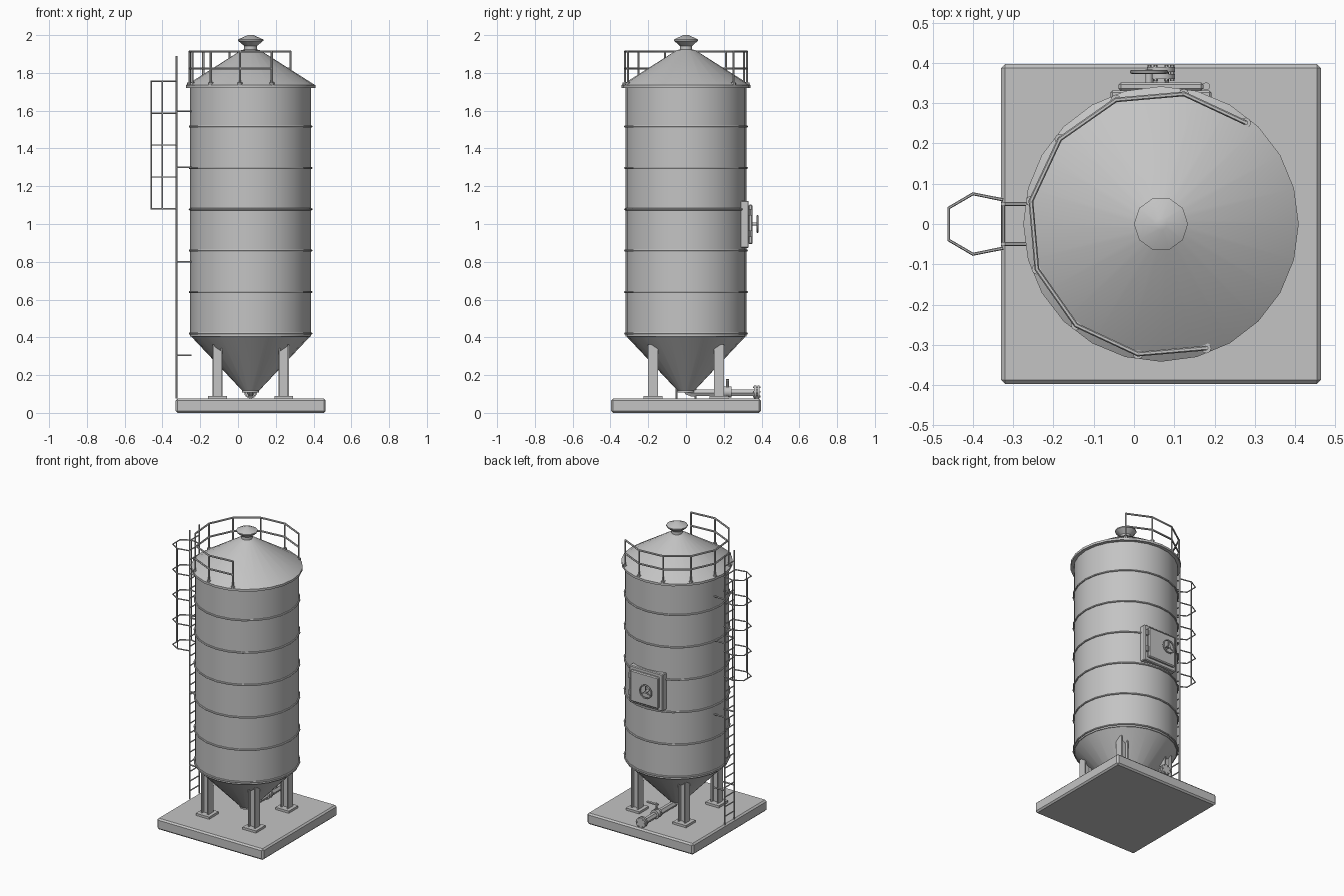
import bpy, bmesh
from math import sin, cos, pi, radians
from mathutils import Matrix, Vector

cube = bpy.data.objects.get("Cube")
if cube:
    bpy.data.objects.remove(cube, do_unlink=True)

CX = 0.067      # silo axis
BASE = 0.075    # top of the slab

steel = bpy.data.materials.new("plain_grey")
steel.use_nodes = True
grey = (0.55, 0.55, 0.55, 1)
steel.diffuse_color = grey
steel.node_tree.nodes["Principled BSDF"].inputs["Base Color"].default_value = grey


def finish(obj, smooth=None):
    obj.data.materials.clear()
    obj.data.materials.append(steel)
    bpy.ops.object.select_all(action='DESELECT')
    obj.select_set(True)
    bpy.context.view_layer.objects.active = obj
    if smooth:
        bpy.ops.object.shade_smooth_by_angle(angle=radians(smooth))
    return obj


def from_bmesh(name, bm, smooth=None):
    bmesh.ops.recalc_face_normals(bm, faces=bm.faces)
    mesh = bpy.data.meshes.new(name)
    bm.to_mesh(mesh)
    bm.free()
    obj = bpy.data.objects.new(name, mesh)
    bpy.context.collection.objects.link(obj)
    return finish(obj, smooth)


def lathe(name, profile, origin=(CX, 0, 0), sides=24, along_y=False, closed=False):
    """Revolve (radius, height) points; open profiles get end caps."""
    bm = bmesh.new()
    rings = [[bm.verts.new((r * cos(2 * pi * i / sides), r * sin(2 * pi * i / sides), z))
              for i in range(sides)] for r, z in profile]
    pairs = list(zip(rings, rings[1:]))
    if closed:
        pairs.append((rings[-1], rings[0]))
    else:
        bm.faces.new(rings[0])
        bm.faces.new(rings[-1])
    for a, b in pairs:
        for i in range(sides):
            j = (i + 1) % sides
            bm.faces.new((a[i], a[j], b[j], b[i]))
    turn = Matrix.Rotation(-pi / 2, 4, 'X') if along_y else Matrix()
    bm.transform(Matrix.Translation(origin) @ turn)
    return from_bmesh(name, bm, 40)


def boxes(name, spans, bevel=0):
    """Boxes given as (low corner, high corner)."""
    bm = bmesh.new()
    for lo, hi in spans:
        lo, hi = Vector(lo), Vector(hi)
        size = Matrix.Diagonal((*(hi - lo), 1))
        bmesh.ops.create_cube(bm, size=1, matrix=Matrix.Translation((lo + hi) / 2) @ size)
    if bevel:
        bmesh.ops.bevel(bm, geom=bm.edges[:], offset=bevel, segments=1, affect='EDGES')
    return from_bmesh(name, bm)


def tubes(name, paths, radius, cyclic=False):
    curve = bpy.data.curves.new(name, 'CURVE')
    curve.dimensions = '3D'
    curve.bevel_depth = radius
    curve.bevel_resolution = 1
    curve.use_fill_caps = True
    for path in paths:
        spline = curve.splines.new('POLY')
        spline.points.add(len(path) - 1)
        for point, co in zip(spline.points, path):
            point.co = (*co, 1)
        spline.use_cyclic_u = cyclic
    obj = bpy.data.objects.new(name, curve)
    bpy.context.collection.objects.link(obj)
    finish(obj)
    bpy.ops.object.convert(target='MESH')
    return finish(bpy.context.object, 50)


# Foundation slab
boxes("base_slab", [((CX - 0.397, -0.397, 0), (CX + 0.397, 0.397, BASE))], 0.01)

# Tank: hopper, shell, roof
lathe("hopper", [(0.042, 0.115), (0.32, 0.41)])
lathe("tank_shell", [(0.32, 0.405), (0.32, 1.73)])
lathe("roof", [(0.342, 1.72), (0.342, 1.735), (0.05, 1.92), (0.03, 1.925)])
for i in range(6):
    z = 0.421 + i * 0.219
    lathe("hoop_band", [(0.317, z - 0.006), (0.325, z - 0.005), (0.328, z),
                        (0.325, z + 0.005), (0.317, z + 0.006)], closed=True)

# Roof vent
lathe("vent_neck", [(0.034, 1.9), (0.034, 1.96)], sides=10)
lathe("vent_cap", [(0.034, 1.943), (0.067, 1.97), (0.067, 1.977), (0.015, 2.0)], sides=10)

# Legs: I-beams on foot plates
for sx in (-1, 1):
    for sy in (-1, 1):
        x, y = CX + sx * 0.175, sy * 0.175
        w, t, top = 0.027, 0.008, 0.362
        boxes("leg", [((x - w, y - w, BASE), (x - w + t, y + w, top)),
                      ((x + w - t, y - w, BASE), (x + w, y + w, top)),
                      ((x - w, y - t, BASE), (x + w, y + t, top))])
        boxes("foot_plate", [((x - 0.05, y - 0.05, BASE), (x + 0.05, y + 0.05, 0.09))])

# Discharge pipe with valve and end flanges
PZ = 0.111
lathe("outlet_collar", [(0.045, 0.108), (0.045, 0.122)], sides=16)
tubes("discharge_pipe", [[(CX, 0, 0.125), (CX, 0.008, 0.112), (CX, 0.03, 0.104),
                          (CX, 0.06, PZ - 0.005), (CX, 0.38, PZ - 0.005)]], 0.02)
for y, r in ((0.2, 0.03), (0.228, 0.03), (0.36, 0.035), (0.378, 0.035)):
    lathe("pipe_flange", [(r, 0), (r, 0.012)], (CX, y, PZ), 16, True)
lathe("valve_body", [(0.027, 0.2), (0.027, 0.24)], (CX, 0, PZ), 12, True)
lathe("valve_stem", [(0.007, 0.12), (0.007, 0.18)], (CX, 0.22, 0), 8)
boxes("valve_lever", [((CX - 0.012, 0.212, 0.168), (CX + 0.07, 0.228, 0.176))])
for i in range(6):
    a = 2 * pi * i / 6
    lathe("flange_bolt", [(0.005, 0.355), (0.005, 0.395)],
          (CX + 0.028 * cos(a), 0, PZ + 0.028 * sin(a)), 6, True)

# Access hatch: frame, door, hinges, handwheel
boxes("hatch_frame", [((CX - 0.125, 0.27, 0.873), (CX + 0.125, 0.332, 1.123))], 0.005)
boxes("hatch_door", [((CX - 0.105, 0.33, 0.893), (CX + 0.105, 0.352, 1.103))], 0.006)
for z in (0.93, 1.045):
    lathe("hatch_hinge", [(0.01, z), (0.01, z + 0.035)], (CX + 0.112, 0.342, 0), 8)
WX, WY, WZ = 0.037, 0.378, 1.0


def wheel_point(a):
    return (WX + 0.043 * cos(a), WY, WZ + 0.043 * sin(a))


tubes("handwheel_rim", [[wheel_point(2 * pi * i / 20) for i in range(20)]], 0.005, True)
tubes("handwheel_spokes", [[(WX, WY, WZ), wheel_point(pi / 2 + 2 * pi * i / 3)]
                           for i in range(3)], 0.004)
lathe("handwheel_shaft", [(0.009, 0.34), (0.009, 0.384)], (WX, 0, WZ), 10, True)

# Ladder
LX, LY = -0.325, 0.05
tubes("ladder_rails", [[(LX, s * LY, BASE), (LX, s * LY, 1.89)] for s in (-1, 1)], 0.006)
tubes("ladder_rungs", [[(LX, -LY, 0.13 + i * 0.065), (LX, LY, 0.13 + i * 0.065)]
                       for i in range(27)], 0.004)
tubes("ladder_brackets", [[(LX, s * LY, z), (-0.245, s * LY, z)]
                          for s in (-1, 1) for z in (0.305, 0.8, 1.3, 1.597)], 0.005)

# Safety cage
half = [(LX, 0.06), (-0.40, 0.075), (-0.46, 0.04)]
hoop = half + [(x, -y) for x, y in reversed(half)]
tubes("cage_hoops", [[(x, y, 1.08 + i * 0.169) for x, y in hoop] for i in range(5)], 0.004)
tubes("cage_bars", [[(x, y, 1.08), (x, y, 1.756)]
                    for x, y in ((-0.46, 0), (-0.40, 0.075), (-0.40, -0.075))], 0.004)

# Roof guardrail
posts = [(CX + 0.328 * cos(radians(a)), 0.328 * sin(radians(a))) for a in range(50, 291, 30)]
tubes("guardrail_posts", [[(x, y, 1.735), (x, y, 1.915)] for x, y in posts], 0.006)
tubes("guardrail_rails", [[(x, y, z) for x, y in posts] for z in (1.823, 1.913)], 0.006)
for x, y in posts:
    lathe("post_foot", [(0.013, 1.733), (0.013, 1.748)], (x, y, 0), 8)
